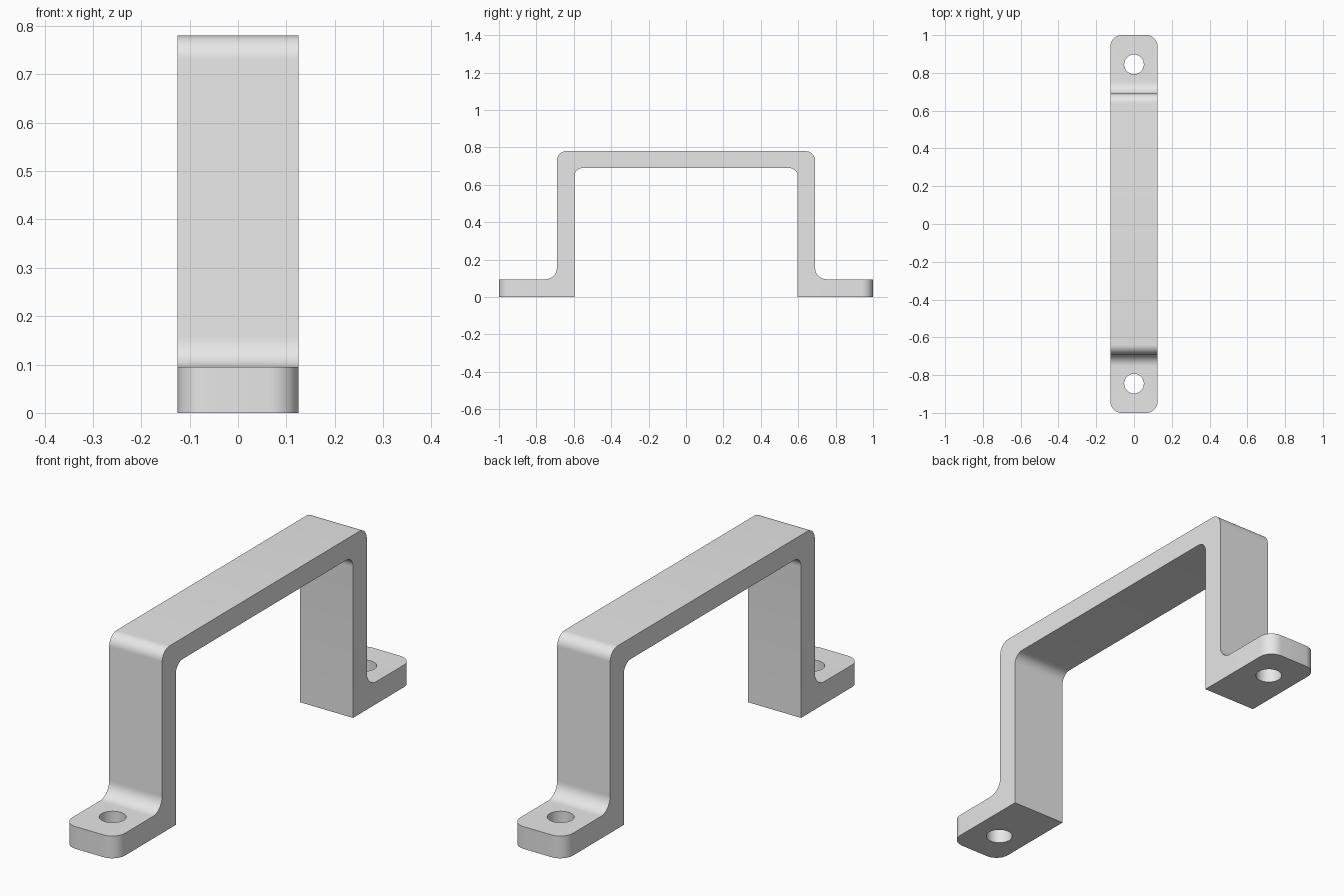
import bpy, bmesh

# Remove the default cube
cube = bpy.data.objects.get("Cube")
if cube:
    bpy.data.objects.remove(cube, do_unlink=True)

HALF_WIDTH = 0.125
HEIGHT = 0.78
FOOT = 0.095      # foot thickness
OUTER = 0.69      # outside face of the legs
INNER = 0.597     # inside face of the legs
GRIP = 0.69       # underside of the grip
HOLE_Y = 0.845
HOLE_RADIUS = 0.052

# Single grey finish
grey = bpy.data.materials.new("plain_grey")
grey.use_nodes = True
colour = (0.8, 0.8, 0.8, 1)
grey.diffuse_color = colour
grey.node_tree.nodes["Principled BSDF"].inputs["Base Color"].default_value = colour


def make_object(name, bm):
    bmesh.ops.recalc_face_normals(bm, faces=bm.faces)
    mesh = bpy.data.meshes.new(name)
    bm.to_mesh(mesh)
    bm.free()
    mesh.materials.append(grey)
    obj = bpy.data.objects.new(name, mesh)
    bpy.context.collection.objects.link(obj)
    return obj


# Side profile of the handle, mirrored front to back
half = [(INNER, GRIP), (INNER, 0), (1, 0), (1, FOOT), (OUTER, FOOT), (OUTER, HEIGHT)]
profile = half + [(-y, z) for y, z in reversed(half)]
bm = bmesh.new()
face = bm.faces.new([bm.verts.new((-HALF_WIDTH, y, z)) for y, z in profile])
swept = bmesh.ops.extrude_face_region(bm, geom=[face])["geom"]
bmesh.ops.translate(bm, vec=(HALF_WIDTH * 2, 0, 0),
                    verts=[v for v in swept if isinstance(v, bmesh.types.BMVert)])
bmesh.ops.recalc_face_normals(bm, faces=bm.faces)


def round_edges(test, radius):
    edges = [e for e in bm.edges if test(e.verts[0].co, e.verts[1].co)]
    bmesh.ops.bevel(bm, geom=edges, offset=radius, offset_type='OFFSET',
                    segments=10, profile=0.5, affect='EDGES', clamp_overlap=False)


def crosswise(y, z):
    return lambda a, b: all(abs(abs(p.y) - y) < 0.001 and abs(p.z - z) < 0.001
                            for p in (a, b)) and abs(a.x - b.x) > 0.1


# Rounded bends and rounded foot tips
round_edges(crosswise(OUTER, HEIGHT), 0.05)
round_edges(crosswise(INNER, GRIP), 0.045)
round_edges(crosswise(OUTER, FOOT), 0.062)
round_edges(lambda a, b: abs(a.y) > 0.99 and abs(a.y - b.y) < 0.001
            and abs(a.z - b.z) > 0.05, 0.06)
handle = make_object("pull_handle", bm)

# Screw holes through both feet
bm = bmesh.new()
for side in (-1, 1):
    hole = bmesh.ops.create_cone(bm, cap_ends=True, segments=48, radius1=HOLE_RADIUS,
                                 radius2=HOLE_RADIUS, depth=0.4)
    bmesh.ops.translate(bm, vec=(0, side * HOLE_Y, 0), verts=hole["verts"])
cutter = make_object("screw_hole_cutter", bm)
cutter.hide_render = True

cut = handle.modifiers.new("screw_holes", 'BOOLEAN')
cut.operation = 'DIFFERENCE'
cut.solver = 'EXACT'
cut.object = cutter
bpy.ops.object.select_all(action='DESELECT')
handle.select_set(True)
bpy.context.view_layer.objects.active = handle
bpy.ops.object.modifier_apply(modifier=cut.name)
bpy.data.objects.remove(cutter, do_unlink=True)

# Smooth bends with crisp edges
bpy.ops.object.shade_smooth_by_angle(angle=0.52)
